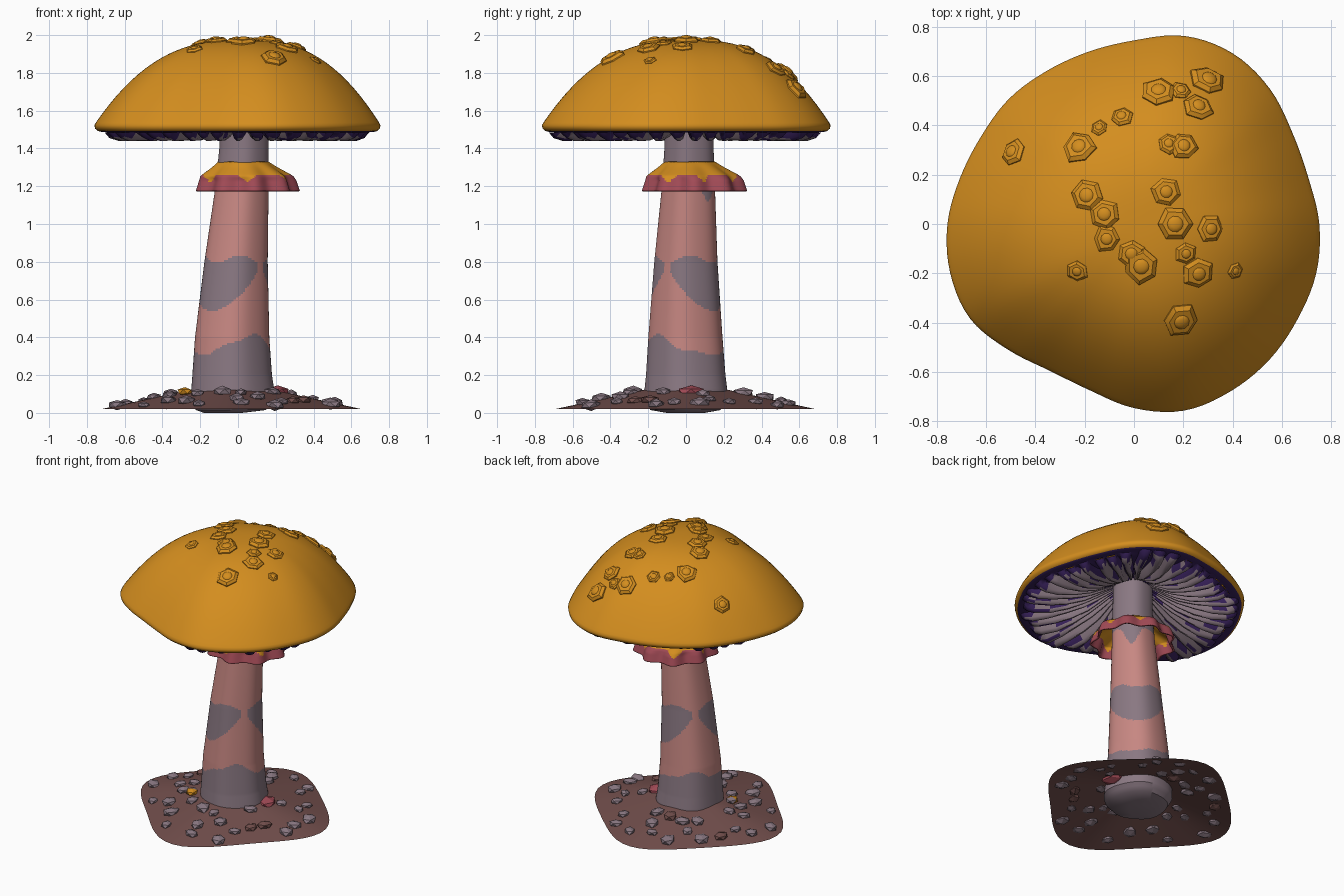
import bpy, bmesh, math, random
from math import sin, cos, pi, radians
from mathutils import Vector, Matrix

if "Cube" in bpy.data.objects:
    bpy.data.objects.remove(bpy.data.objects["Cube"])

random.seed(4)


def material(name, r, g, b):
    m = bpy.data.materials.new(name)
    lin = lambda c: c / 12.92 if c <= 0.04 else ((c + 0.055) / 1.055) ** 2.4
    m.diffuse_color = (lin(r), lin(g), lin(b), 1)
    m.use_nodes = True
    m.node_tree.nodes["Principled BSDF"].inputs["Base Color"].default_value = m.diffuse_color
    return m


ORANGE = material("orange", 0.83, 0.555, 0.12)
PINK = material("dusty pink", 0.78, 0.53, 0.51)
GREY = material("mauve grey", 0.54, 0.47, 0.51)
RED = material("dark red", 0.63, 0.29, 0.335)
BROWN = material("soil brown", 0.45, 0.31, 0.30)
PURPLE = material("deep purple", 0.22, 0.13, 0.36)


def finish(name, bm, mats, angle=40):
    me = bpy.data.meshes.new(name)
    bm.to_mesh(me)
    bm.free()
    ob = bpy.data.objects.new(name, me)
    bpy.context.collection.objects.link(ob)
    for m in mats:
        me.materials.append(m)
    if angle:
        bpy.ops.object.select_all(action='DESELECT')
        ob.select_set(True)
        bpy.context.view_layer.objects.active = ob
        bpy.ops.object.shade_smooth_by_angle(angle=radians(angle))
    return ob


def loft(rings, rule=None, first=False, last=False):
    """Skin closed rings; rule(center, ring index, side index) -> material index."""
    bm = bmesh.new()
    vs = [[bm.verts.new(p) for p in ring] for ring in rings]
    n = len(rings[0])
    for i in range(len(vs) - 1):
        for j in range(n):
            k = (j + 1) % n
            f = bm.faces.new((vs[i][j], vs[i][k], vs[i + 1][k], vs[i + 1][j]))
            if rule:
                f.material_index = rule(f.calc_center_median(), i, j)
    if first:
        f = bm.faces.new(vs[0][::-1])
        if rule:
            f.material_index = rule(f.calc_center_median(), 0, 0)
    if last:
        bm.faces.new(vs[-1])
    return bm


def lerp(table, x):
    for (x0, *a), (x1, *b) in zip(table, table[1:]):
        if x <= x1:
            t = (x - x0) / (x1 - x0)
            return [p + (q - p) * t for p, q in zip(a, b)]
    return list(table[-1][1:])


# Cap outline: radius every 15 degrees, joined by a smooth closed curve
OUT = [.752, .732, .742, .778, .80, .79, .745, .723, .715, .718, .715, .73,
       .757, .772, .768, .722, .687, .698, .747, .784, .784, .778, .768, .766]


def outline(a):
    u = (a / (2 * pi) * 24) % 24
    i, t = int(u), u % 1
    p, q, r, s = (OUT[(i + k) % 24] for k in (-1, 0, 1, 2))
    return q + .5 * t * (r - p + t * (2 * p - 5 * q + 4 * r - s + t * (3 * (q - r) + s - p)))


# Cap profile: bulging dome, then the lip
DOME = [(t, 1.975 - .45 * t ** 2.6) for t in [k / 20 for k in range(20)] + [.975, .99]]
LIP = [(1, 1.522), (.995, 1.505), (.975, 1.492), (.95, 1.487), (.9, 1.485)]


def cap_point(t, z, a):
    r = t * outline(a)
    return Vector((.03 * (1 - t) + r * cos(a), .02 * (1 - t) + r * sin(a), z))


# Cap: lofted dome with a rolled lip, purple just inside the lip
N = 120
prof = [(.004, 1.975)] + DOME[1:] + LIP
inner = len(prof) - 3
rings = [[cap_point(t, z, -2 * pi * j / N) for j in range(N)] for t, z in prof]
finish("cap", loft(rings, lambda c, i, j: int(i >= inner), first=True), [ORANGE, PURPLE], 60)

# Gills: deep folded fan rising towards the stem, purple in the folds
GILLS, FOLD = 42, [1, .25, 0, 0, .25, 1]
fan = [(.92, 1.485, 0), (.89, 1.455, .03), (.83, 1.44, .05), (.7, 1.442, .065), (.55, 1.463, .07),
       (.4, 1.50, .065), (.3, 1.54, .05), (.22, 1.575, .03), (.15, 1.605, .01)]
wob = [random.uniform(-.05, .05) for g in range(GILLS)]
rings = []
for t, z, d in fan:
    ring = []
    for j in range(GILLS * 6):
        g, s = divmod(j, 6)
        a = 2 * pi * (j + (.15 if s == 0 else -.15 if s == 5 else 0)) / (GILLS * 6)
        a += .02 * sin(9 * t + 2 * g)
        tt = t + (wob[g] * (t - .15) if 0 < s < 5 else 0)
        ring.append(cap_point(tt, z + d * FOLD[s], a))
    rings.append(ring)


# Gill blotches: chance of purple per ring, on the fold walls and on the ridges
WALL, RIDGE = [1, .7, .4, .3, .3, .3, .4, .7], [1, .4, .1, 0, 0, 0, .1, .4]


def gill_colour(c, i, j):
    s = j % 6
    return int(s == 5 or random.random() < (WALL if s in (0, 4) else RIDGE)[i])


finish("gills", loft(rings, gill_colour), [GREY, PURPLE], 50)


# Warts: irregular six-sided plates with a round knob, set along the cap normal
def cap_height(x, y):
    t = 0
    for _ in range(8):
        dx, dy = x - .03 * (1 - t), y - .02 * (1 - t)
        t = math.hypot(dx, dy) / outline(math.atan2(dy, dx))
    return lerp(DOME, t)[0]


WARTS = [(.30, .58, .075), (.10, .535, .07), (.19, .54, .045), (.26, .475, .062), (-.05, .435, .047),
         (-.14, .39, .037), (-.22, .31, .07), (-.49, .29, .06), (.14, .325, .045), (.20, .315, .06),
         (-.19, .115, .07), (-.12, .04, .065), (.13, .13, .06), (.165, 0, .078), (.31, -.02, .057),
         (-.11, -.06, .057), (-.01, -.12, .06), (.03, -.17, .075), (.21, -.12, .045),
         (-.23, -.19, .045), (.26, -.2, .065), (.41, -.19, .035), (.19, -.39, .075)]
for n, (x, y, r) in enumerate(WARTS):
    e = .03
    normal = Vector((cap_height(x - e, y) - cap_height(x + e, y),
                     cap_height(x, y - e) - cap_height(x, y + e), 2 * e)).normalized()
    M = Matrix.Translation((x, y, cap_height(x, y))) @ normal.to_track_quat('Z', 'Y').to_matrix().to_4x4()
    jag = [random.uniform(.88, 1.1) for k in range(6)]
    turn = random.uniform(0, 1)
    rings = [[M @ Vector((r * s * (1 + (jag[k] - 1) * w) * cos(turn + k * pi / 3),
                          r * s * (1 + (jag[k] - 1) * w) * sin(turn + k * pi / 3), h * r))
              for k in range(6)]
             for s, h, w in [(1, -.25, 1), (1, .06, 1), (.75, .25, 1), (.5, .26, .4)]]
    bm = loft(rings, last=True)
    bmesh.ops.create_uvsphere(bm, u_segments=10, v_segments=6, radius=r * .46,
                              matrix=M @ Matrix.Translation((0, 0, r * .2)) @ Matrix.Diagonal((1, 1, .42, 1)))
    finish("wart_%02d" % (n + 1), bm, [ORANGE], 35)

# Stem: leaning, tapering tube; table is height, centre x, centre y, radius
STEM = [(0, -.08, 0, .10), (.015, -.04, 0, .185), (.06, -.03, 0, .222), (.12, -.03, .003, .219),
        (.2, -.033, .002, .21), (.4, -.033, 0, .196), (.8, -.012, .002, .167), (1.2, .02, .015, .14),
        (1.4, .03, .018, .13), (1.62, .03, .02, .128)]


def stem_ring(z, n=96):
    x, y, r = lerp(STEM, z)
    ring = []
    for j in range(n):
        a = 2 * pi * j / n
        q = r * (1 + .02 * cos(5 * a + 1))
        ring.append(Vector((x + q * cos(a), y + q * sin(a), z)))
    return ring


def stem_colour(c, i, j):
    """Wavy grey foot, two grey patches half way up, grey neck."""
    x, y, r = lerp(STEM, c.z)
    a = math.atan2(c.y - y, c.x - x)
    low = c.z < .315 + .095 * max(0, cos(a + 1)) ** 3 + .06 * max(0, -cos(a + .87)) ** 4 + .01 * sin(6 * a)
    w = abs(cos(a - .9))
    mid = w > .13 and .54 + .24 * (1 - w) < c.z < .815 + .02 * sin(4 * a + 1)
    top = c.z > 1.25 - .13 * max(0, cos(a - .8)) ** 14
    return int(low or mid or top)


levels = [0, .015, .04] + [.06 + .01 * k for k in range(157)]
finish("stem", loft([stem_ring(z) for z in levels], stem_colour, first=True), [PINK, GREY])

# Skirt: ruffled flaring collar, orange above a red hem with drips
N = 144
SKIRT = [(1.175, .265), (1.255, .238), (1.30, .172), (1.33, .134)]
rings = []
for k in range(21):
    z = 1.175 + .00775 * k
    r = lerp(SKIRT, z)[0]
    f = min(1, (1.33 - z) / .1)
    rings.append([Vector((.027 + .018 * f + (r + .018 * f * cos(9 * a)) * cos(a),
                          .02 + .025 * f + (r + .018 * f * cos(9 * a)) * sin(a), z))
                  for a in (2 * pi * j / N for j in range(N))])


def hem(c, i, j):
    a = 2 * pi * j / N
    return int(c.z < 1.258 - .035 * max(0, sin(7 * a + .6 * sin(2 * a))) ** 3)


skirt = finish("skirt", loft(rings, hem), [ORANGE, RED])
mod = skirt.modifiers.new("thickness", 'SOLIDIFY')
mod.thickness = .012


# Soil: thin mounded sheet, a rounded square turned 45 degrees
def soil_radius(a):
    b = a + pi / 4
    return (.58 + .008 * sin(3 * a)) / (abs(cos(b)) ** 4 + abs(sin(b)) ** 4) ** .25


def soil_point(t, a, lift=0):
    r = t * soil_radius(a)
    return Vector((-.035 + r * cos(a), .005 + r * sin(a), .02 + .15 * (1 - t) + lift))


rings = [[soil_point(t, 2 * pi * j / 64) for j in range(64)] for t in (1, .9, .8, .65, .5, .4, .28)]
finish("soil", loft(rings), [BROWN])


# Pebbles: squashed, jittered low-poly stones; an accent colours the faces turned to the front
def pebble(name, x, y, z, r, *mats):
    bm = bmesh.new()
    bmesh.ops.create_icosphere(bm, subdivisions=1, radius=r)
    turn = Matrix.Rotation(random.uniform(0, 6), 4, 'Z')
    for v in bm.verts:
        v.co = turn @ Vector((v.co.x * 1.15, v.co.y * .9, v.co.z * .55)) * random.uniform(.9, 1.1)
        v.co += Vector((x, y, z))
        v.co.z = max(v.co.z, .004)
    bm.normal_update()
    for f in bm.faces:
        f.material_index = int(len(mats) > 1 and f.normal.y < .1)
    finish(name, bm, mats, 0)


spots = []
while len(spots) < 40:
    p = soil_point(math.sqrt(random.uniform(.17, .84)), random.uniform(0, 2 * pi), .006)
    if all((p - q).length > .09 for q in spots):
        spots.append(p)
for n, p in enumerate(spots):
    pebble("pebble_%02d" % (n + 1), *p, random.uniform(.034, .056), BROWN if n % 9 == 4 else GREY)
pebble("orange_chip", -.28, -.12, .112, .045, GREY, ORANGE)
pebble("red_chip", .21, .03, .11, .065, RED)
